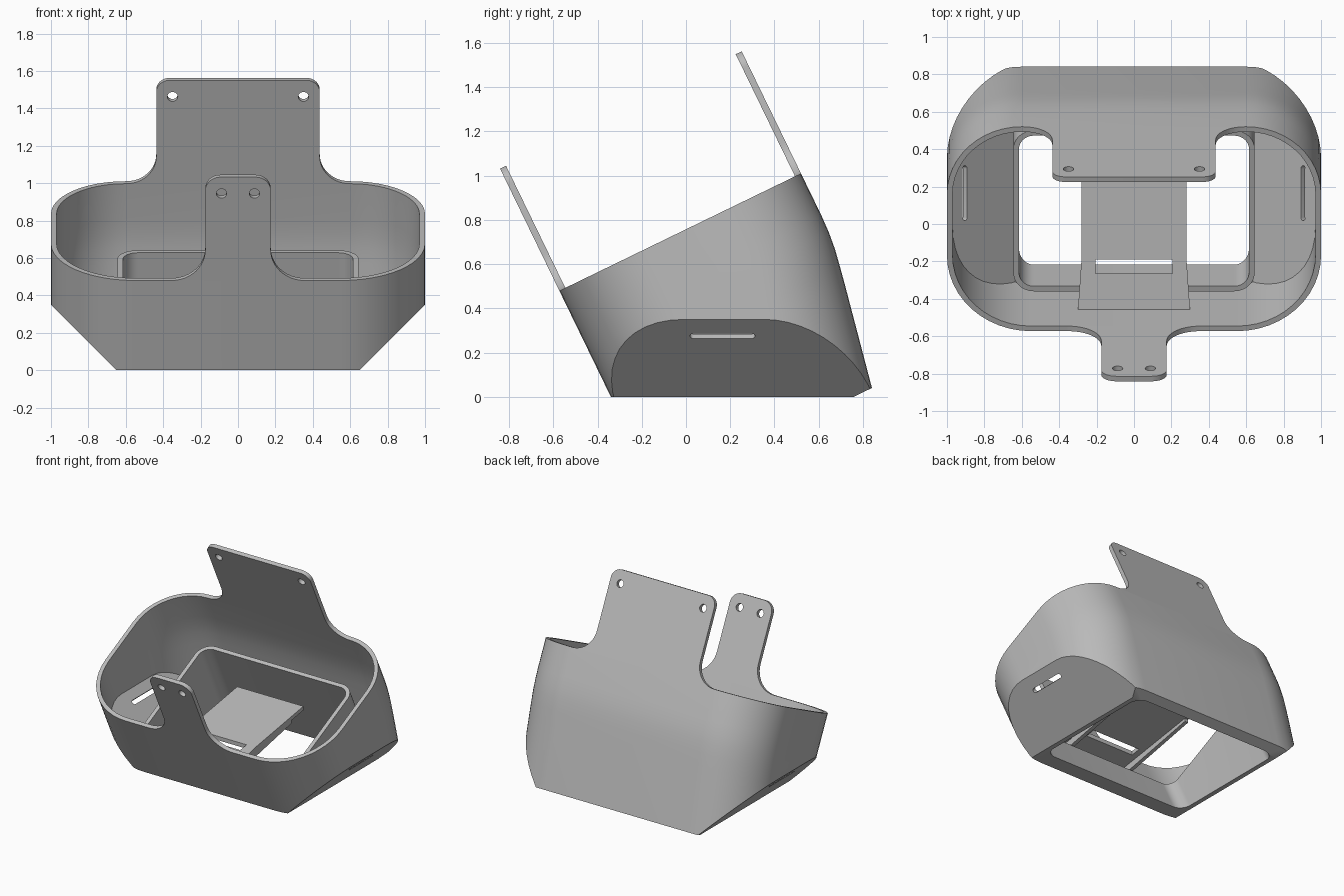
import bpy, bmesh
from math import sin, cos, radians
from mathutils import Vector

if "Cube" in bpy.data.objects:
    bpy.data.objects.remove(bpy.data.objects["Cube"])

TILT = radians(25.9)
WALL = 0.03
RIM = 0.533

grey = bpy.data.materials.new("plain_grey")
grey.use_nodes = True
grey.diffuse_color = (0.5, 0.5, 0.5, 1)
grey.node_tree.nodes["Principled BSDF"].inputs["Base Color"].default_value = (0.5, 0.5, 0.5, 1)


def tilted(x, u, v):
    """Leaning frame: u runs front to back, v runs up along the leaning walls."""
    return Vector((x, -0.34 + u * cos(TILT) - v * sin(TILT), u * sin(TILT) + v * cos(TILT)))


def arc(cx, cy, r, start, end, n=12):
    angles = [radians(start + (end - start) * i / n) for i in range(n + 1)]
    return [(cx + r * cos(a), cy + r * sin(a)) for a in angles]


def rounded(hw, u0, u1, rf, rb):
    """Rounded rectangle with separate front and back corner radii."""
    return (arc(hw - rf, u0 + rf, rf, -90, 0) + arc(hw - rb, u1 - rb, rb, 0, 90)
            + arc(rb - hw, u1 - rb, rb, 90, 180) + arc(rf - hw, u0 + rf, rf, 180, 270))


def loft(name, rings, planes=()):
    """Closed solid through the rings, trimmed on the positive side of each plane."""
    bm = bmesh.new()
    rows = [[bm.verts.new(p) for p in ring] for ring in rings]
    n = len(rows[0])
    for a, b in zip(rows, rows[1:]):
        for i in range(n):
            j = (i + 1) % n
            bm.faces.new((a[i], a[j], b[j], b[i]))
    bm.faces.new(rows[0][::-1])
    bm.faces.new(rows[-1])
    for co, no in planes:
        geom = bm.verts[:] + bm.edges[:] + bm.faces[:]
        bmesh.ops.bisect_plane(bm, geom=geom, dist=1e-5, plane_co=co,
                               plane_no=Vector(no).normalized(), clear_outer=True)
        bmesh.ops.holes_fill(bm, edges=[e for e in bm.edges if e.is_boundary], sides=0)
    bmesh.ops.remove_doubles(bm, verts=bm.verts[:], dist=1e-5)
    bmesh.ops.recalc_face_normals(bm, faces=bm.faces[:])
    mesh = bpy.data.meshes.new(name)
    bm.to_mesh(mesh)
    bm.free()
    mesh.materials.append(grey)
    obj = bpy.data.objects.new(name, mesh)
    bpy.context.collection.objects.link(obj)
    return obj


def activate(obj):
    bpy.ops.object.select_all(action='DESELECT')
    obj.select_set(True)
    bpy.context.view_layer.objects.active = obj


def combine(obj, other, operation='DIFFERENCE'):
    activate(obj)
    mod = obj.modifiers.new("combine", 'BOOLEAN')
    mod.operation, mod.object, mod.solver = operation, other, 'EXACT'
    bpy.ops.object.modifier_apply(modifier=mod.name)
    bpy.data.objects.remove(other)


def smooth(obj):
    activate(obj)
    bpy.ops.object.shade_smooth_by_angle(angle=radians(30))


def prism(name, outline, v0, v1, planes=()):
    return loft(name, [[tilted(x, u, v) for x, u in outline] for v in (v0, v1)], planes)


# Bucket: back wall leans inward towards the bottom
BACK = [(-0.48, 1.08), (0, 1.175), (0.08, 1.19), (0.16, 1.204), (0.24, 1.212), (0.32, 1.215), (RIM, 1.215)]


def bucket(name, inset):
    levels = list(BACK)
    if inset:
        levels[0] = (-0.48 + inset, 1.086)
        levels[-1] = (RIM + 0.1, 1.215)
    rings = [[tilted(x, u, v) for x, u in
              rounded(1 - inset, inset, back - inset, 0.45 - inset, 0.4 - inset)]
             for v, back in levels]
    edge = 0.65 - inset * 2 ** 0.5
    planes = [((0, 0, inset), (0, 0, -1)), ((edge, 0, 0), (1, 0, -1)), ((-edge, 0, 0), (-1, 0, -1))]
    return loft(name, rings, planes)


shell = bucket("bucket_shell", 0)
combine(shell, bucket("bucket_hollow", WALL))

# Inner collar around the floor opening
collar = prism("collar", rounded(0.645, 0.08, 1.035, 0.11, 0.11), -0.47, 0.21,
               [((0, 0, 0.01), (0, 0, -1))])
combine(shell, collar, 'UNION')
combine(shell, prism("opening", rounded(0.615, 0.11, 1.005, 0.08, 0.08), -0.8, 0.4))

# Strap slots in the sloping sides
for side in (1, -1):
    stadium = arc(0.295, 0, 0.017, -90, 90, 8) + arc(0.035, 0, 0.017, 90, 270, 8)
    rings = [[(side * (0.925 + s * 0.7 + d), y, 0.275 + s * 0.7 - d) for y, s in stadium]
             for d in (-0.06, 0.06)]
    combine(shell, loft("slot_cutter", rings))
smooth(shell)


# Upright mounting tabs with flared feet and two holes each
def tab(name, u, hw, foot, corner, hole_x):
    top = 1.147
    half = (arc(hw + foot, RIM + foot, foot, 270, 180)
            + arc(hw - corner, top - corner, corner, 0, 90))
    outline = half + [(-x, v) for x, v in reversed(half)]
    obj = loft(name, [[tilted(x, d, v) for x, v in outline] for d in (u, u + WALL)])
    for x in (hole_x, -hole_x):
        circle = arc(x, 1.05, 0.028, 0, 345, 23)
        combine(obj, loft("hole_cutter", [[tilted(a, d, v) for a, v in circle]
                                          for d in (u - 0.05, u + 0.08)]))
    smooth(obj)


tab("front_tab", 0, 0.175, 0.18, 0.08, 0.088)
tab("back_tab", 1.215 - WALL, 0.437, 0.16, 0.07, 0.35)


# Sloping shelf reaching back from the front wall
def shelf_z(y):
    return 0.31 + 0.16 * (y + 0.46)


half = [(0.30, -0.465), (0.28, -0.18), (0.28, 0.39)]
outline = half + [(-x, y) for x, y in reversed(half)]
shelf = loft("shelf", [[(x, y, shelf_z(y) - d) for x, y in outline] for d in (WALL, 0)])
slot = [(-0.205, -0.265), (0.205, -0.265), (0.205, -0.19), (-0.205, -0.19)]
combine(shelf, loft("shelf_slot", [[(x, y, z) for x, y in slot] for z in (0.2, 0.5)]))

# Tapered ribs under the shelf edges
for side, label in ((1, "left"), (-1, "right")):
    rib = [(-0.45, 0.30), (-0.43, 0.23), (0.25, 0.37), (0.25, 0.41)]
    loft(label + "_shelf_rib", [[(side * x, y, z) for y, z in rib] for x in (0.25, 0.279)])
